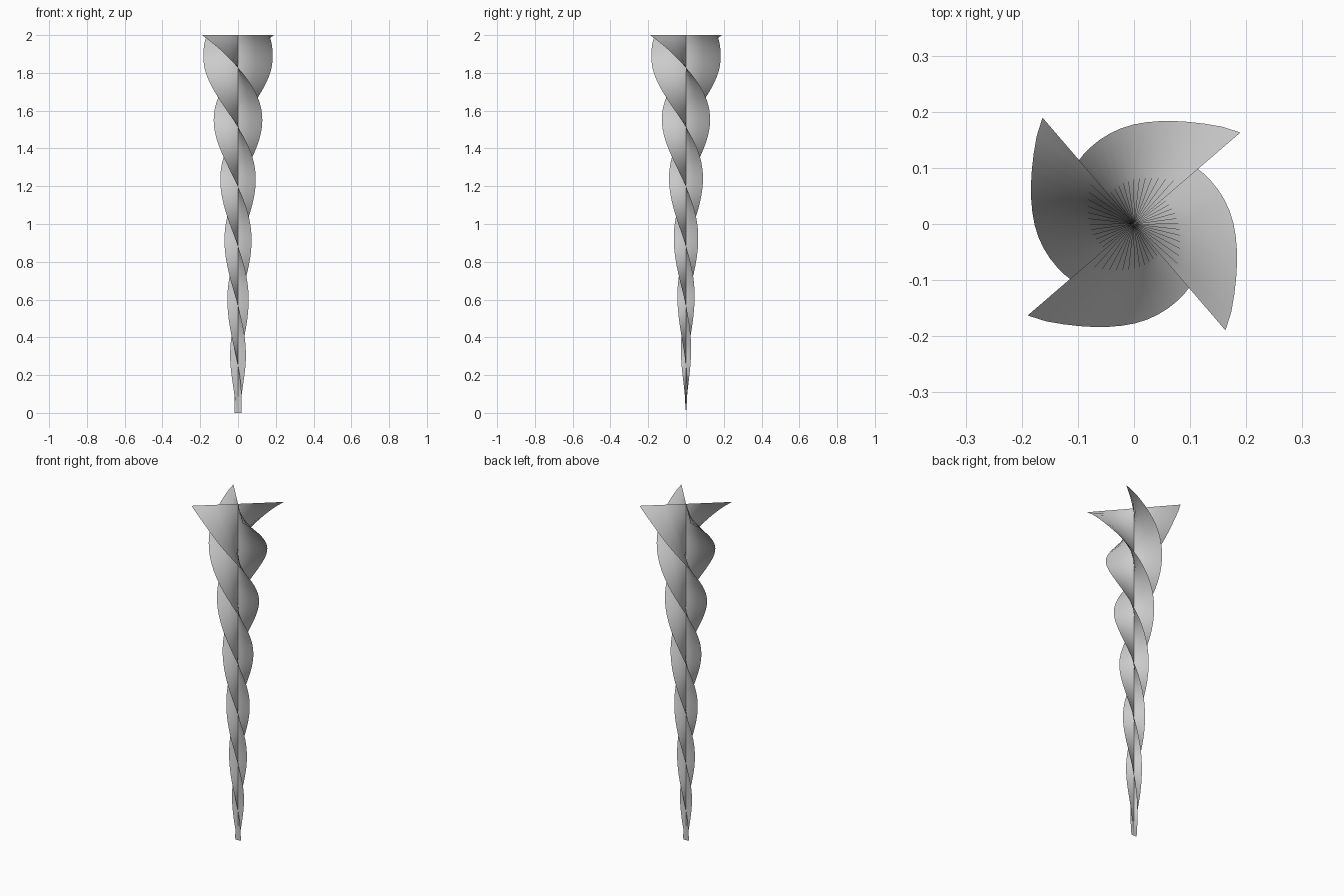
import bpy, bmesh
from math import radians, cos, sin

if "Cube" in bpy.data.objects:
    bpy.data.objects.remove(bpy.data.objects["Cube"])

HEIGHT = 2.0
ROWS = 80
TOP_ANGLE = -49.3      # blade direction at the top, degrees
TWIST = 285.5          # degrees of twist per unit going down

# height, half width along x, half width along y
PROFILE = [(0, .019, .0), (.15, .031, .014), (.3, .043, .027), (.6, .057, .046),
           (.92, .073, .066), (1.24, .096, .092), (1.55, .131, .130),
           (1.70, .153, .153), (1.80, .172, .172), (1.88, .190, .190),
           (1.94, .213, .213), (2.0, .25, .25)]


def slope(i, k):
    a, b = PROFILE[max(i - 1, 0)], PROFILE[min(i + 1, len(PROFILE) - 1)]
    return (b[k] - a[k]) / (b[0] - a[0])


def width(z, k):
    """Smooth interpolation through the profile."""
    i = 0
    while i < len(PROFILE) - 2 and z > PROFILE[i + 1][0]:
        i += 1
    p, q = PROFILE[i], PROFILE[i + 1]
    h = q[0] - p[0]
    t = (z - p[0]) / h
    return ((2*t**3 - 3*t**2 + 1) * p[k] + (t**3 - 2*t**2 + t) * h * slope(i, k)
            + (3*t**2 - 2*t**3) * q[k] + (t**3 - t**2) * h * slope(i + 1, k))


def twisted_strip(name, offset):
    """One flat strip through the axis, twisted and widening upward."""
    bm = bmesh.new()
    rows = []
    for r in range(ROWS + 1):
        z = HEIGHT * r / ROWS
        a = radians(TOP_ANGLE + offset + TWIST * (HEIGHT - z))
        x, y = width(z, 1) * cos(a), width(z, 2) * sin(a)
        rows.append([bm.verts.new((x * s, y * s, z)) for s in (-1, -.5, 0, .5, 1)])
    for lo, hi in zip(rows, rows[1:]):
        for j in range(4):
            bm.faces.new((lo[j], lo[j + 1], hi[j + 1], hi[j]))
    mesh = bpy.data.meshes.new(name)
    bm.to_mesh(mesh)
    bm.free()
    mesh.shade_smooth()
    ob = bpy.data.objects.new(name, mesh)
    bpy.context.collection.objects.link(ob)


# Two crossed strips give the four blades
twisted_strip("twisted_blade_pair_a", 0)
twisted_strip("twisted_blade_pair_b", 90)
